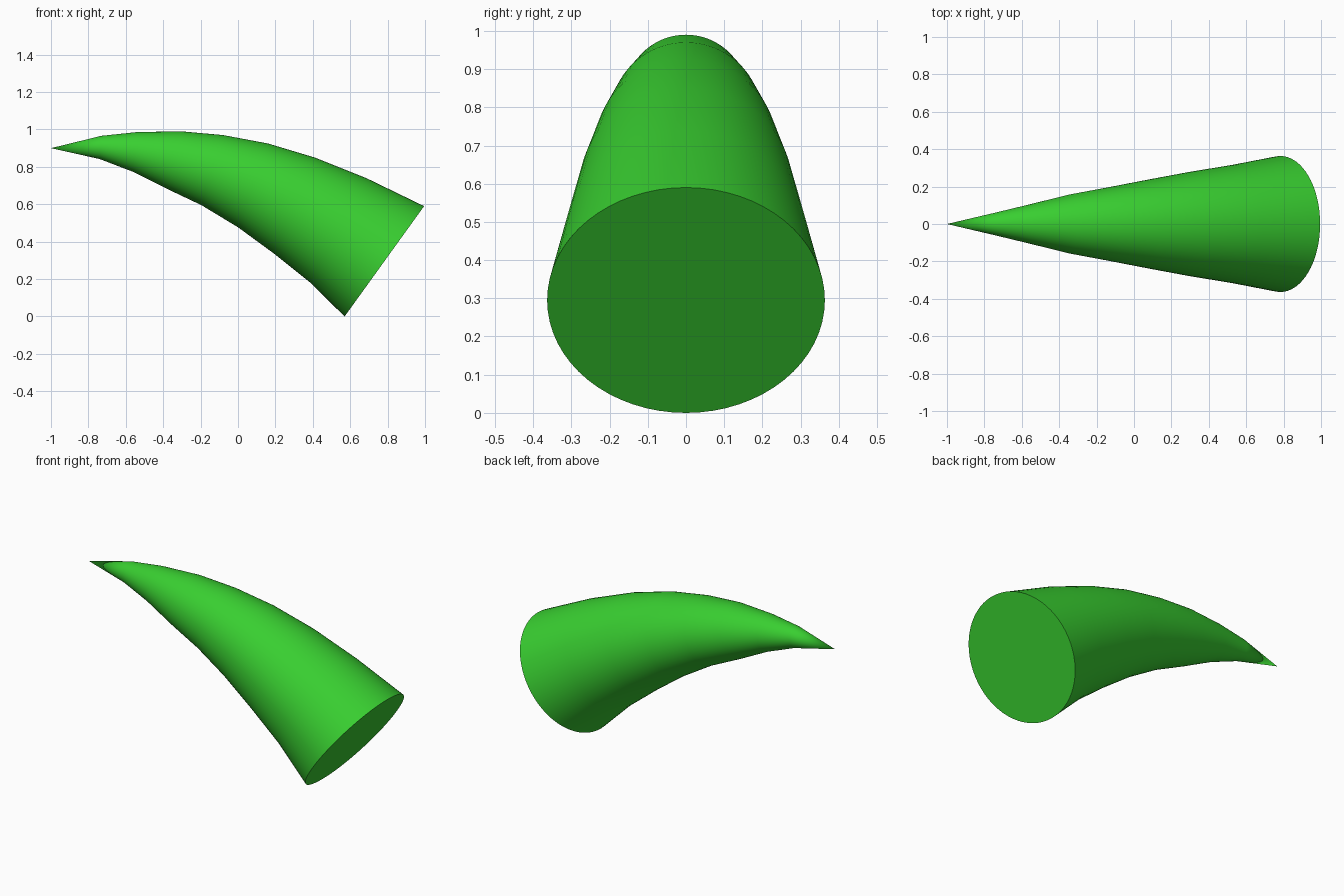
import bpy, bmesh, math
from mathutils import Vector

if "Cube" in bpy.data.objects:
    bpy.data.objects.remove(bpy.data.objects["Cube"])

# Upper and lower edge of the horn at each station, as (x, z) pairs from tip to base
UPPER = [(-0.73, 0.966), (-0.54, 0.986), (-0.305, 0.99), (-0.08, 0.97),
         (0.16, 0.925), (0.41, 0.85), (0.69, 0.738), (0.995, 0.59)]
LOWER = [(-0.74, 0.842), (-0.565, 0.775), (-0.385, 0.685), (-0.195, 0.595),
         (0.0, 0.477), (0.19, 0.338), (0.385, 0.182), (0.57, 0.0)]
SIDES = 64

bm = bmesh.new()

# Circular rings spanning each upper/lower pair
rings = []
for (ux, uz), (lx, lz) in zip(UPPER, LOWER):
    up, low = Vector((ux, 0, uz)), Vector((lx, 0, lz))
    centre, half = (up + low) / 2, (up - low) / 2
    side = Vector((0, half.length, 0))
    rings.append([bm.verts.new(centre + half * math.cos(a) + side * math.sin(a))
                  for a in (2 * math.pi * i / SIDES for i in range(SIDES))])

# Pointed tip, curved wall and flat base
tip = bm.verts.new((-1, 0, 0.9))
for i in range(SIDES):
    j = (i + 1) % SIDES
    bm.faces.new((tip, rings[0][i], rings[0][j]))
    for a, b in zip(rings, rings[1:]):
        bm.faces.new((a[i], b[i], b[j], a[j]))
bm.faces.new(rings[-1])
bmesh.ops.recalc_face_normals(bm, faces=bm.faces)

mesh = bpy.data.meshes.new("horn")
bm.to_mesh(mesh)
bm.free()
horn = bpy.data.objects.new("horn", mesh)
bpy.context.collection.objects.link(horn)

# Green colour and smooth wall with a sharp base rim
green = bpy.data.materials.new("green")
green.diffuse_color = (0.04, 0.62, 0.03, 1)
green.use_nodes = True
green.node_tree.nodes["Principled BSDF"].inputs["Base Color"].default_value = green.diffuse_color
mesh.materials.append(green)
bpy.context.view_layer.objects.active = horn
horn.select_set(True)
bpy.ops.object.shade_smooth_by_angle(angle=math.radians(40))
